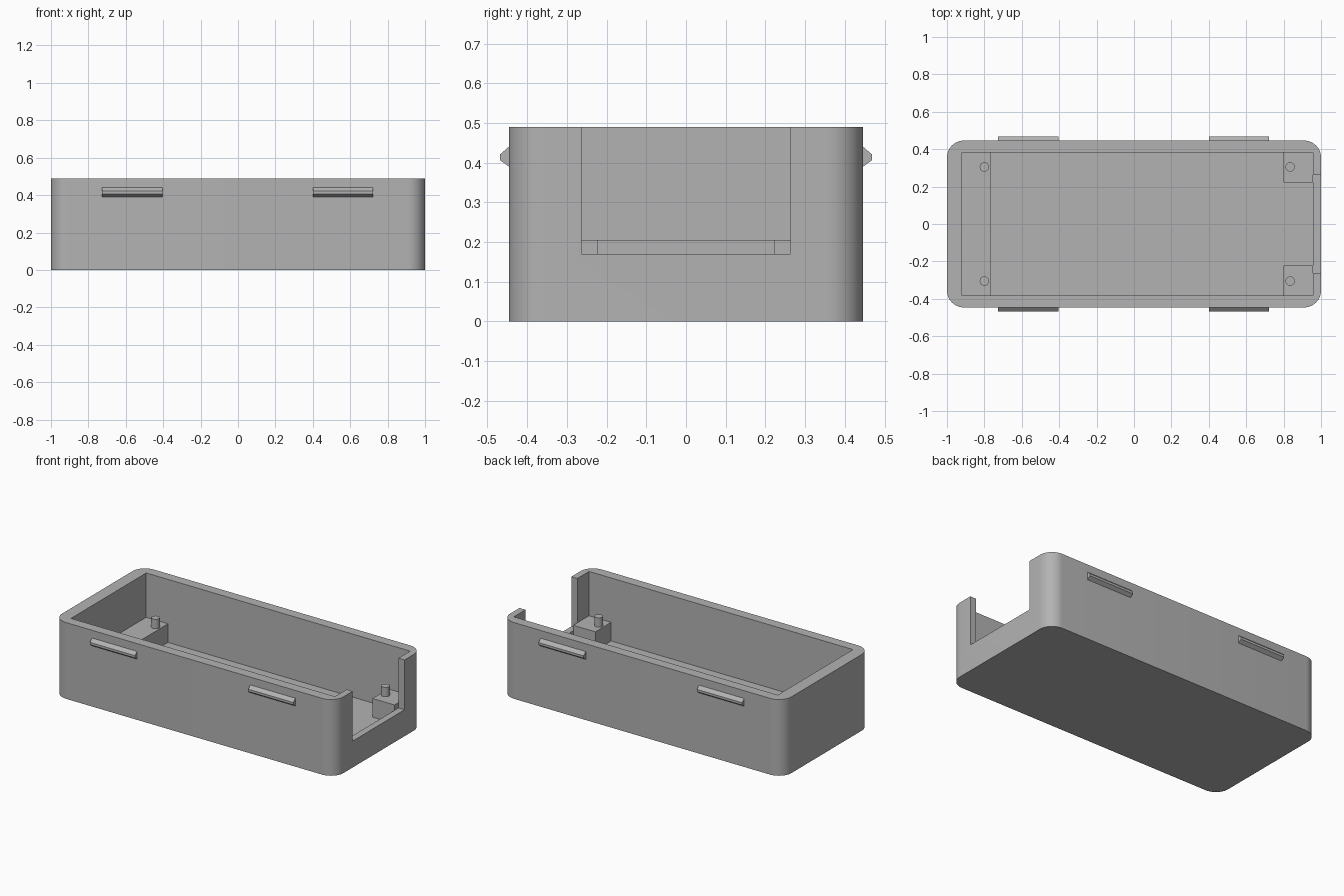
import bpy
import bmesh
from math import radians

cube = bpy.data.objects.get("Cube")
if cube:
    bpy.data.objects.remove(cube, do_unlink=True)

grey = bpy.data.materials.new("plain grey")
grey.use_nodes = True
colour = (0.45, 0.45, 0.45, 1)
grey.diffuse_color = colour
grey.node_tree.nodes["Principled BSDF"].inputs["Base Color"].default_value = colour

HALF_Y, HEIGHT, FLOOR, LEDGE = 0.446, 0.49, 0.085, 0.205
IN_Y, IN_LEFT, IN_RIGHT = 0.382, -0.92, 0.957


def finish(name, bm):
    bmesh.ops.recalc_face_normals(bm, faces=bm.faces)
    mesh = bpy.data.meshes.new(name)
    bm.to_mesh(mesh)
    bm.free()
    mesh.materials.append(grey)
    obj = bpy.data.objects.new(name, mesh)
    bpy.context.collection.objects.link(obj)
    return obj


def select(obj):
    bpy.ops.object.select_all(action="DESELECT")
    obj.select_set(True)
    bpy.context.view_layer.objects.active = obj


def smooth(obj):
    select(obj)
    bpy.ops.object.shade_smooth_by_angle(angle=radians(30))


def box(name, x, y, z, corner=0):
    """Box between the given limits, with optional rounded upright edges."""
    bm = bmesh.new()
    bmesh.ops.create_cube(bm, size=1)
    for v in bm.verts:
        v.co = [lim[0] if c < 0 else lim[1] for c, lim in zip(v.co, (x, y, z))]
    if corner:
        upright = [e for e in bm.edges
                   if abs(e.verts[0].co.z - e.verts[1].co.z) > 0.01]
        bmesh.ops.bevel(bm, geom=upright, offset=corner, segments=10,
                        profile=0.5, affect="EDGES")
    return finish(name, bm)


def cut(obj, cutter):
    mod = obj.modifiers.new("cut", "BOOLEAN")
    mod.operation, mod.solver, mod.object = "DIFFERENCE", "EXACT", cutter
    select(obj)
    bpy.ops.object.modifier_apply(modifier=mod.name)
    bpy.data.objects.remove(cutter, do_unlink=True)


def peg(name, x, y):
    bm = bmesh.new()
    bmesh.ops.create_cone(bm, cap_ends=True, segments=32, radius1=0.025,
                          radius2=0.025, depth=0.06)
    bmesh.ops.translate(bm, verts=bm.verts, vec=(x, y, LEDGE + 0.03))
    smooth(finish(name, bm))


def clip(name, x0, x1, side):
    """Ridge with a bevelled profile, extruded along the long wall."""
    profile = [(HALF_Y, 0.39), (0.468, 0.406), (0.468, 0.421), (HALF_Y, 0.44)]
    bm = bmesh.new()
    face = bm.faces.new([bm.verts.new((x0, side * y, z)) for y, z in profile])
    end = bmesh.ops.extrude_face_region(bm, geom=[face])["geom"]
    verts = [g for g in end if isinstance(g, bmesh.types.BMVert)]
    bmesh.ops.translate(bm, verts=verts, vec=(x1 - x0, 0, 0))
    finish(name, bm)


# Open tray with a notch in one end wall
tray = box("tray_body", (-1, 1), (-HALF_Y, HALF_Y), (0, HEIGHT), corner=0.09)
cut(tray, box("cavity_cutter", (IN_LEFT, IN_RIGHT), (-IN_Y, IN_Y), (FLOOR, 0.8)))
cut(tray, box("notch_cutter", (0.9, 1.2), (-0.263, 0.263), (0.17, 0.8)))
smooth(tray)

# Full-width ledge at the closed end
box("end_ledge", (IN_LEFT, -0.765), (-IN_Y, IN_Y), (FLOOR, LEDGE))

# Corner blocks, locating pegs and outside clip ridges
for side, where in ((-1, "front"), (1, "back")):
    ys = sorted((side * 0.222, side * IN_Y))
    box(where + "_corner_block", (0.8, IN_RIGHT), ys, (FLOOR, LEDGE))
    for x, end in ((-0.8, "right"), (0.835, "left")):
        peg(f"{where}_{end}_peg", x, side * 0.305)
    clip(where + "_right_clip", -0.726, -0.405, side)
    clip(where + "_left_clip", 0.4, 0.721, side)
